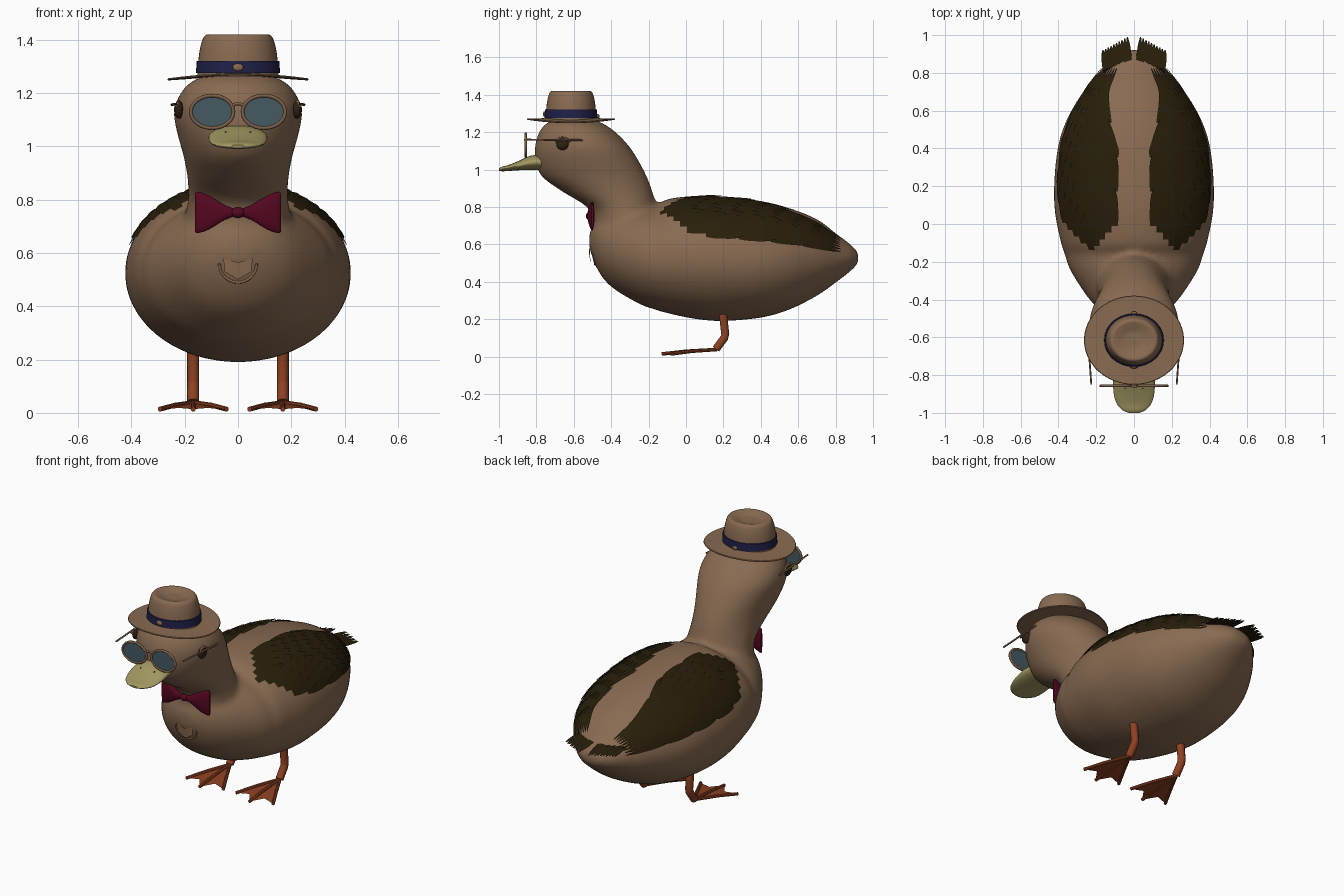
import bpy, bmesh, math
from math import sin, cos, pi, radians
from mathutils import Vector
from mathutils.bvhtree import BVHTree

cube = bpy.data.objects.get("Cube")
if cube:
    bpy.data.objects.remove(cube)


def material(name, rgb):
    m = bpy.data.materials.new(name)
    m.use_nodes = True
    m.diffuse_color = (*rgb, 1)
    m.node_tree.nodes["Principled BSDF"].inputs["Base Color"].default_value = (*rgb, 1)
    return m


BROWN = material("plumage brown", (.25, .146, .083))
OLIVE = material("feather olive", (.021, .013, .003))
BILL = material("bill yellow", (.36, .31, .12))
MAROON = material("bow maroon", (.09, .002, .014))
NAVY = material("ribbon navy", (.014, .014, .065))
LENS = material("lens teal", (.06, .1, .12))
ORANGE = material("leg orange", (.27, .053, .016))
DARK = material("eye dark", (.028, .016, .007))
FRAME = material("frame brown", (.2, .115, .065))


def finish(name, bm, mat):
    bmesh.ops.recalc_face_normals(bm, faces=bm.faces)
    mesh = bpy.data.meshes.new(name)
    bm.to_mesh(mesh)
    bm.free()
    ob = bpy.data.objects.new(name, mesh)
    bpy.context.collection.objects.link(ob)
    mesh.materials.append(mat)
    bpy.ops.object.select_all(action='DESELECT')
    ob.select_set(True)
    bpy.context.view_layer.objects.active = ob
    bpy.ops.object.shade_smooth_by_angle(angle=radians(40))
    return ob


def smooth_rows(rows, n=5):
    """Catmull-Rom interpolation between stations."""
    out = []
    for i in range(len(rows) - 1):
        a, b, c, d = (rows[min(max(j, 0), len(rows) - 1)] for j in range(i - 1, i + 3))
        for k in range(n):
            t = k / n
            out.append([q + t * (r - p) / 2 + t * t * (p - 2.5 * q + 2 * r - s / 2)
                        + t ** 3 * (1.5 * (q - r) + (s - p) / 2)
                        for p, q, r, s in zip(a, b, c, d)])
    return out + [list(rows[-1])]


def loft(bm, rings, caps=True):
    vs = [[bm.verts.new(p) for p in ring] for ring in rings]
    n = len(vs[0])
    for a, b in zip(vs, vs[1:]):
        for i in range(n):
            bm.faces.new((a[i], a[(i + 1) % n], b[(i + 1) % n], b[i]))
    if caps:
        bm.faces.new(vs[0][::-1])
        bm.faces.new(vs[-1])


def ellipse(centre, u, v, n=40):
    return [Vector(centre) + Vector(u) * cos(2 * pi * i / n) + Vector(v) * sin(2 * pi * i / n)
            for i in range(n)]


def lathe(name, profile, mat, saddle=0, caps=True):
    """Oval turned shape around the hat axis."""
    bm = bmesh.new()
    loft(bm, [[Vector((p.x, p.y, p.z + saddle * r * ((p.y + .615) ** 2 / .8 - p.x ** 2) / r ** 2))
               for p in ellipse((0, -.615, z), (r, 0, 0), (0, r * .89, 0), 48)]
              for r, z in profile], caps)
    return finish(name, bm, mat)


def tube(name, pts, r, mat, closed=False, n=10):
    pts = [Vector(p) for p in pts]
    rings = []
    for i, p in enumerate(pts):
        prev = pts[i - 1] if i or closed else p
        nxt = pts[(i + 1) % len(pts)] if i < len(pts) - 1 or closed else p
        d = (nxt - prev).normalized()
        ref = Vector((0, 1, 0)) if abs(d.y) < .8 else Vector((1, 0, 0))
        u = d.cross(ref).normalized() * r
        rings.append(ellipse(p, u, d.cross(u), n))
    bm = bmesh.new()
    loft(bm, rings + rings[:1] if closed else rings, not closed)
    if closed:
        bmesh.ops.remove_doubles(bm, verts=bm.verts, dist=1e-5)
    return finish(name, bm, mat)


def ball(name, centre, size, mat):
    bm = bmesh.new()
    bmesh.ops.create_uvsphere(bm, u_segments=24, v_segments=14, radius=1)
    bmesh.ops.scale(bm, vec=size, verts=bm.verts)
    bmesh.ops.translate(bm, vec=centre, verts=bm.verts)
    return finish(name, bm, mat)


# Body, neck and head blended into one skin: (y, bottom, top, half width)
torso = [(-.517, .58, .66, .05), (-.476, .47, .74, .15), (-.4, .373, .78, .236),
         (-.25, .282, .805, .335), (-.16, .25, .808, .367), (-.1, .232, .842, .387),
         (.05, .201, .86, .418), (.2, .19, .857, .424), (.4, .208, .832, .405),
         (.55, .25, .795, .358), (.7, .325, .735, .27), (.8, .395, .66, .19),
         (.88, .457, .6, .115), (.922, .5, .555, .05)]
# (z, front, back, half width)
neck = [(.55, -.48, -.2, .15), (.72, -.5, -.14, .195), (.8, -.53, -.158, .188),
        (.88, -.658, -.178, .19), (.96, -.768, -.208, .204), (1.04, -.806, -.249, .226),
        (1.12, -.808, -.3, .241), (1.19, -.79, -.365, .222), (1.245, -.75, -.44, .173),
        (1.285, -.66, -.54, .07)]
bm = bmesh.new()
loft(bm, [ellipse((0, y, (b + t) / 2), (w, 0, 0), (0, 0, (t - b) / 2))
          for y, b, t, w in smooth_rows(torso)])
loft(bm, [ellipse((0, (f + b) / 2, z), (w, 0, 0), (0, (b - f) / 2, 0))
          for z, f, b, w in smooth_rows(neck)])
body = finish("body", bm, BROWN)
remesh = body.modifiers.new("blend", 'REMESH')
remesh.mode, remesh.voxel_size, remesh.use_smooth_shade = 'VOXEL', .016, True
relax = body.modifiers.new("relax", 'SMOOTH')
relax.factor, relax.iterations = .5, 10
bpy.context.view_layer.update()
skin = BVHTree.FromObject(body, bpy.context.evaluated_depsgraph_get())


def on_skin(origin, direction, lift):
    hit, normal, _, _ = skin.ray_cast(Vector(origin), Vector(direction))
    return hit - Vector(direction) * lift if hit else None


# Wings: overlapping rows of feathers laid on the back
def wing_point(y, f, lift, s):
    k = min(max((y - .38) / .3, 0), 1)
    lo, hi = 16 + 18 * k, 71 + 8 * min(max(y, 0), 1)
    a = radians(lo + (hi - lo) * f)
    d = Vector((s * sin(a), 0, cos(a)))
    return on_skin(Vector((0, min(y, .86), .52)) + d, -d, lift)


def feather(bm, place):
    """Leaf-shaped strip; place(along, across) gives each point."""
    outline = (.8, 1, 1, .95, .75, .2)
    rows = [[place(i / 5, w * c) for c in (-1, 0, 1)] for i, w in enumerate(outline)]
    if any(p is None for row in rows for p in row):
        return
    vs = [[bm.verts.new(p) for p in row] for row in rows]
    for a, b in zip(vs, vs[1:]):
        for j in range(2):
            bm.faces.new((a[j], a[j + 1], b[j + 1], b[j]))


LANES, ROWS, LENGTH = 9, 8, .2
for s, side in ((1, "left"), (-1, "right")):
    bm = bmesh.new()
    for row in range(ROWS):
        for lane in range(LANES):
            f = (lane + .25 + .5 * (row % 2)) / LANES
            front = -.145 + .32 * abs(f - .45)
            y0 = front + (.825 - LENGTH - front) * row / (ROWS - 1)
            feather(bm, lambda t, c: wing_point(y0 + LENGTH * t, f + c * .62 / LANES,
                                                .003 + .011 * t, s))
    finish(side + "_wing", bm, OLIVE)

    # Tail tuft: fan of flat feathers resting on the rump
    bm = bmesh.new()
    for i in range(10):
        k = i / 9
        base = Vector((s * (.02 + .13 * k), .8, .62 - .02 * k))
        tip = Vector((s * (.035 + .13 * k), .99 - .07 * k, .587))
        feather(bm, lambda t, c: base.lerp(tip, t) + Vector((c * .014, 0, .003 * (i % 2))))
    finish(side + "_tail_feathers", bm, OLIVE)

    # Eye with upper lid
    ball(side + "_eye", (s * .222, -.66, 1.138), (.018, .034, .034), DARK)
    tube(side + "_eyelid", [(s * (.234 - .01 * sin(a)), -.66 - .036 * cos(a), 1.148 + .022 * sin(a))
                            for a in (pi * i / 10 for i in range(11))], .006, BROWN)

    # Spectacles
    ring = ellipse((s * .097, -.857, 1.13), (.08, 0, 0), (0, 0, .061))
    tube(side + "_lens_frame", ring, .007, FRAME, closed=True)
    bm = bmesh.new()
    loft(bm, [ellipse((s * .097, y, 1.13), (.078, 0, 0), (0, 0, .059)) for y in (-.859, -.854)])
    finish(side + "_lens", bm, LENS)
    tube(side + "_temple", [(s * .226, -.85, 1.16), (s * .248, -.55, 1.157)], .005, FRAME)

    # Bow tie wing
    bm = bmesh.new()
    loft(bm, [ellipse((s * x, y, .752), (0, d, 0), (0, 0, h), 24)
              for x, y, d, h in smooth_rows([(.01, -.516, .01, .012), (.05, -.515, .014, .028),
                                             (.11, -.508, .016, .064), (.15, -.502, .013, .077),
                                             (.161, -.5, .006, .072)])])
    finish(side + "_bow", bm, MAROON)

    # Leg and webbed foot
    x = s * .168
    tube(side + "_leg", [(x, .195, .25), (x, .21, .12), (x, .205, .1), (x, .16, .04)], .0225, ORANGE)
    heel = Vector((x, .165, .038))
    tips = [Vector((x + dx, y, .014)) for dx, y in ((-.125, -.08), (0, -.13), (.125, -.08))]
    for tip, toe in zip(tips, ("right", "middle", "left")):
        mid = heel.lerp(tip, .55) + Vector((0, 0, .004))
        tube(f"{side}_foot_{toe}_toe", [heel, mid, tip], .0095, ORANGE, n=8)
    bm = bmesh.new()
    for a, b in zip(tips, tips[1:]):
        edge = [a, heel.lerp((a + b) / 2, .82), b]
        corners = [bm.verts.new(p) for p in [heel] + edge]
        bm.faces.new(corners[:3])
        bm.faces.new((corners[0], corners[2], corners[3]))
    finish(side + "_foot_web", bm, ORANGE)

    # Nostril
    ball(side + "_nostril", (s * .045, -.865, 1.053), (.008, .01, .004), DARK)

tube("spectacle_bridge", [(-.022, -.857, 1.15), (-.01, -.86, 1.16), (.01, -.86, 1.16),
                          (.022, -.857, 1.15)], .006, FRAME)
ball("bow_knot", (0, -.518, .752), (.027, .018, .02), MAROON)

# Bill: (y, centre height, half width, half thickness)
bm = bmesh.new()
bill = [(-.75, 1.04, .1, .042), (-.83, 1.036, .11, .038), (-.9, 1.02, .107, .024),
        (-.95, 1.008, .092, .016), (-.985, 1.003, .062, .012), (-1, 1, .028, .006)]
loft(bm, [ellipse((0, y, z), (w, 0, 0), (0, 0, h)) for y, z, w, h in smooth_rows(bill)])
finish("bill", bm, BILL)

# Hat
lathe("hat_brim", [(.14, 1.272), (.2, 1.266), (.262, 1.265), (.265, 1.261), (.262, 1.257),
                   (.2, 1.259), (.14, 1.262)], BROWN, saddle=.035)
lathe("hat_crown", smooth_rows([(.153, 1.262), (.149, 1.32), (.142, 1.37), (.13, 1.408),
                                (.115, 1.42), (.09, 1.415), (.05, 1.404), (.008, 1.403)]), BROWN)
lathe("hat_ribbon", [(.15, 1.275), (.158, 1.276), (.155, 1.32), (.147, 1.321)], NAVY, caps=False)
ball("hat_button", (0, -.757, 1.297), (.02, .008, .014), BROWN)
ball("hat_clasp", (0, -.472, 1.285), (.016, .01, .012), FRAME)

# Breast shield, its point standing proud, with rounded rim
forward = (0, 1, 0)
bm = bmesh.new()
bm.faces.new([bm.verts.new(on_skin((x, -2, z), forward, .006 + (.58 - z) * .2)) for x, z in
              ((-.055, .58), (0, .565), (.055, .58), (.05, .53), (0, .5), (-.05, .53))])
bmesh.ops.triangulate(bm, faces=bm.faces)
finish("breast_shield", bm, BROWN)
arc = [pi + pi * i / 16 for i in range(17)]
tube("breast_rim", [on_skin((.07 * cos(a), -2, .56 + .07 * sin(a)), forward, .001)
                    for a in arc], .005, BROWN)
